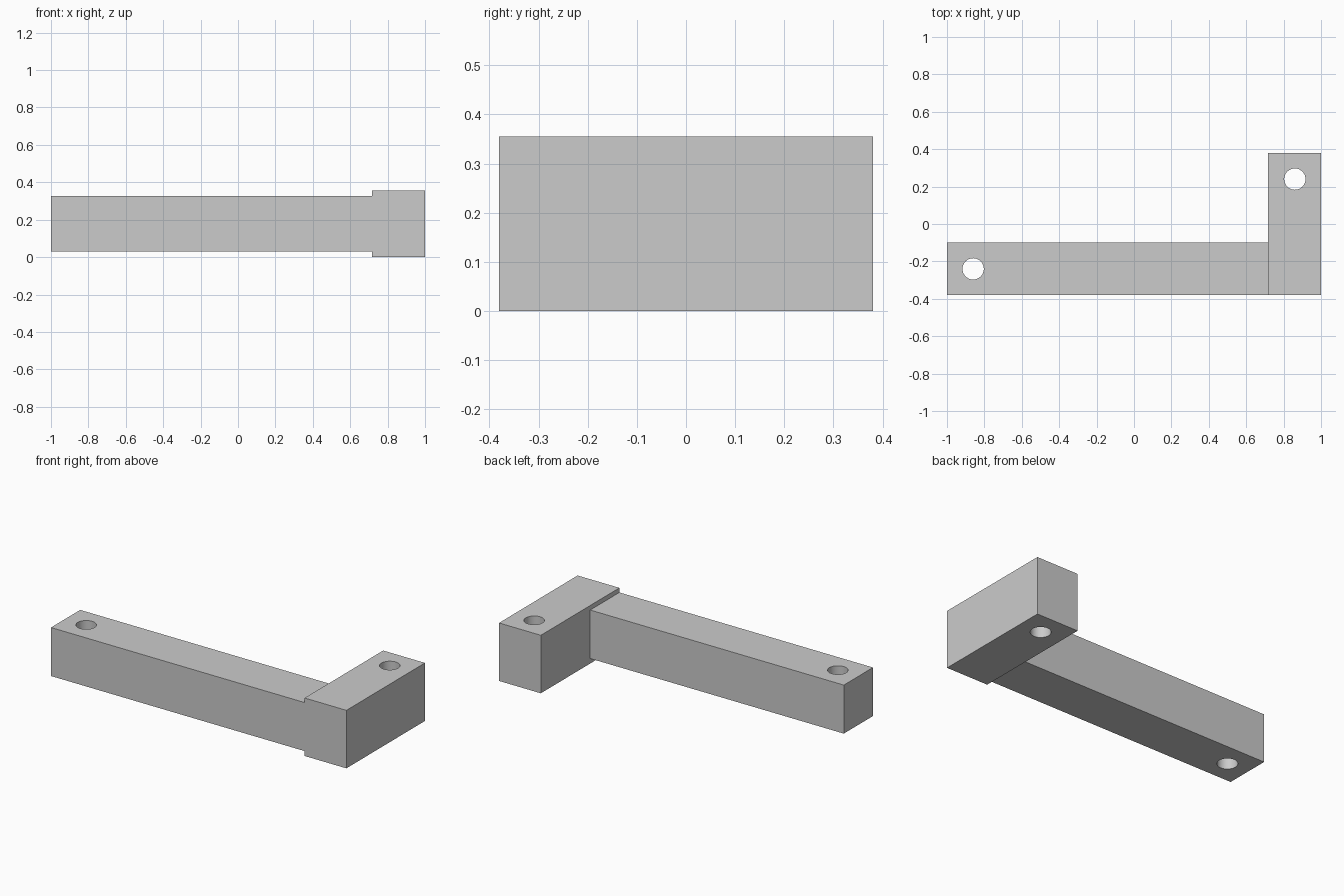
import bpy
import math

cube = bpy.data.objects.get("Cube")
if cube:
    bpy.data.objects.remove(cube, do_unlink=True)

grey = bpy.data.materials.new("light_grey")
grey.use_nodes = True
colour = (0.6, 0.6, 0.6, 1)
grey.diffuse_color = colour
grey.node_tree.nodes["Principled BSDF"].inputs["Base Color"].default_value = colour


def block(name, low, high):
    """Box spanning two opposite corners."""
    centre = [(a + b) / 2 for a, b in zip(low, high)]
    bpy.ops.mesh.primitive_cube_add(size=1, location=centre)
    obj = bpy.context.object
    obj.name = name
    obj.scale = [b - a for a, b in zip(low, high)]
    bpy.ops.object.transform_apply(location=False, rotation=False, scale=True)
    obj.data.materials.append(grey)
    return obj


def drill(obj, x, y):
    """Vertical through hole, cut with a hidden cylinder."""
    bpy.ops.mesh.primitive_cylinder_add(vertices=48, radius=0.057, depth=1, location=(x, y, 0.18))
    cutter = bpy.context.object
    cutter.name = obj.name + "_hole_cutter"
    cutter.data.materials.append(grey)
    cut = obj.modifiers.new("hole", 'BOOLEAN')
    cut.object = cutter
    cut.solver = 'EXACT'
    bpy.ops.object.select_all(action='DESELECT')
    obj.select_set(True)
    bpy.context.view_layer.objects.active = obj
    bpy.ops.object.modifier_apply(modifier=cut.name)
    bpy.data.objects.remove(cutter, do_unlink=True)
    bpy.ops.object.shade_smooth_by_angle(angle=math.radians(30))


# Long arm, butted against the taller end block
arm = block("long_arm", (-1, -0.38, 0.03), (0.717, -0.098, 0.327))
drill(arm, -0.86, -0.24)

# End block, slightly taller than the arm above and below
end = block("end_block", (0.717, -0.38, 0), (1, 0.38, 0.355))
drill(end, 0.86, 0.24)
